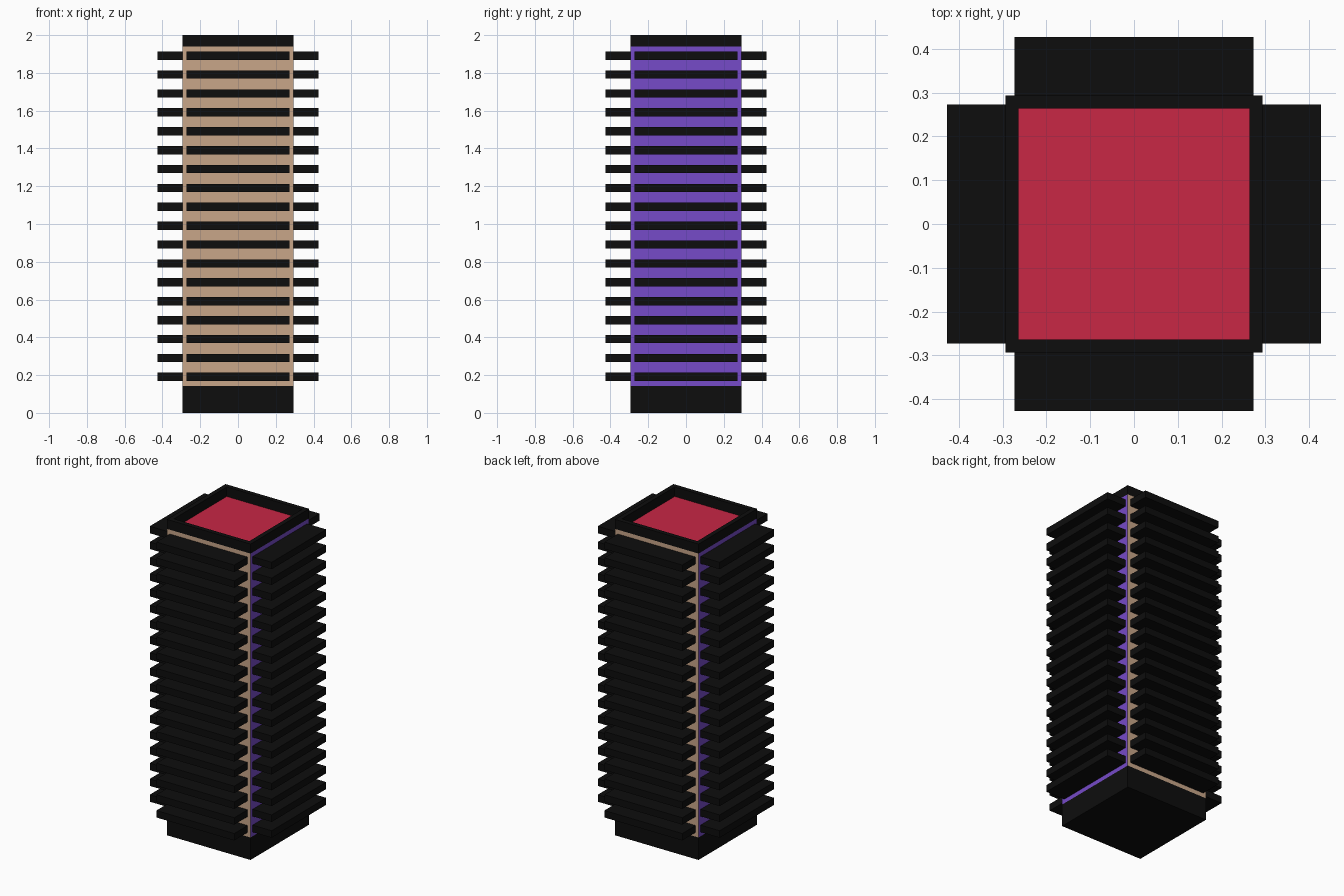
import bpy, bmesh, math
from mathutils import Matrix

if "Cube" in bpy.data.objects:
    bpy.data.objects.remove(bpy.data.objects["Cube"])

def mat(name, rgb):
    m = bpy.data.materials.new(name)
    m.diffuse_color = (*rgb, 1)
    m.use_nodes = True
    m.node_tree.nodes["Principled BSDF"].inputs["Base Color"].default_value = m.diffuse_color
    return m

black = mat("black", (0.004, 0.004, 0.004))
tan = mat("tan", (0.58, 0.38, 0.25))
purple = mat("purple", (0.18, 0.07, 0.58))
red = mat("red", (0.58, 0.02, 0.06))

def add_box(bm, x0, x1, y0, y1, z0, z1):
    m = Matrix.Translation(((x0 + x1) / 2, (y0 + y1) / 2, (z0 + z1) / 2))
    m = m @ Matrix.Diagonal((x1 - x0, y1 - y0, z1 - z0, 1))
    return bmesh.ops.create_cube(bm, size=1, matrix=m)["verts"]

def finish(name, bm, *mats):
    bm.normal_update()
    me = bpy.data.meshes.new(name)
    bm.to_mesh(me)
    bm.free()
    for m in mats:
        me.materials.append(m)
    ob = bpy.data.objects.new(name, me)
    bpy.context.collection.objects.link(ob)
    return ob

W, INNER = 0.293, 0.264          # half widths of the tower and its roof
BASE, TOP = 0.142, 1.94          # wall start and end heights

# solid plinth
bm = bmesh.new()
add_box(bm, -W, W, -W, W, 0, BASE)
finish("base", bm, black)

# tower walls: tan front and back, purple sides, red roof
bm = bmesh.new()
add_box(bm, -W, W, -W, W, BASE, TOP)
bm.normal_update()
for f in bm.faces:
    if abs(f.normal.x) > 0.5:
        f.material_index = 1
    elif f.normal.z > 0.5:
        f.material_index = 2
finish("tower_walls", bm, tan, purple, red)

# raised rim around the recessed roof
bm = bmesh.new()
rings = [[bm.verts.new((sx * r, sy * r, z)) for sx, sy in ((-1, -1), (1, -1), (1, 1), (-1, 1))]
         for r, z in ((W, TOP), (W, 2), (INNER, 2), (INNER, TOP))]
for a, b in zip(rings, rings[1:] + rings[:1]):
    for i in range(4):
        j = (i + 1) % 4
        bm.faces.new((a[i], a[j], b[j], b[i]))
bmesh.ops.recalc_face_normals(bm, faces=bm.faces)
finish("roof_rim", bm, black)

# 18 balcony slabs on each of the four sides
for side, name in enumerate(("front", "right", "back", "left")):
    bm = bmesh.new()
    for i in range(18):
        z = 0.191 + 0.1 * i
        add_box(bm, -0.273, 0.273, -0.427, -W + 0.005, z - 0.022, z + 0.022)
    bmesh.ops.rotate(bm, verts=bm.verts, matrix=Matrix.Rotation(side * math.pi / 2, 3, 'Z'))
    finish(name + "_balconies", bm, black)
